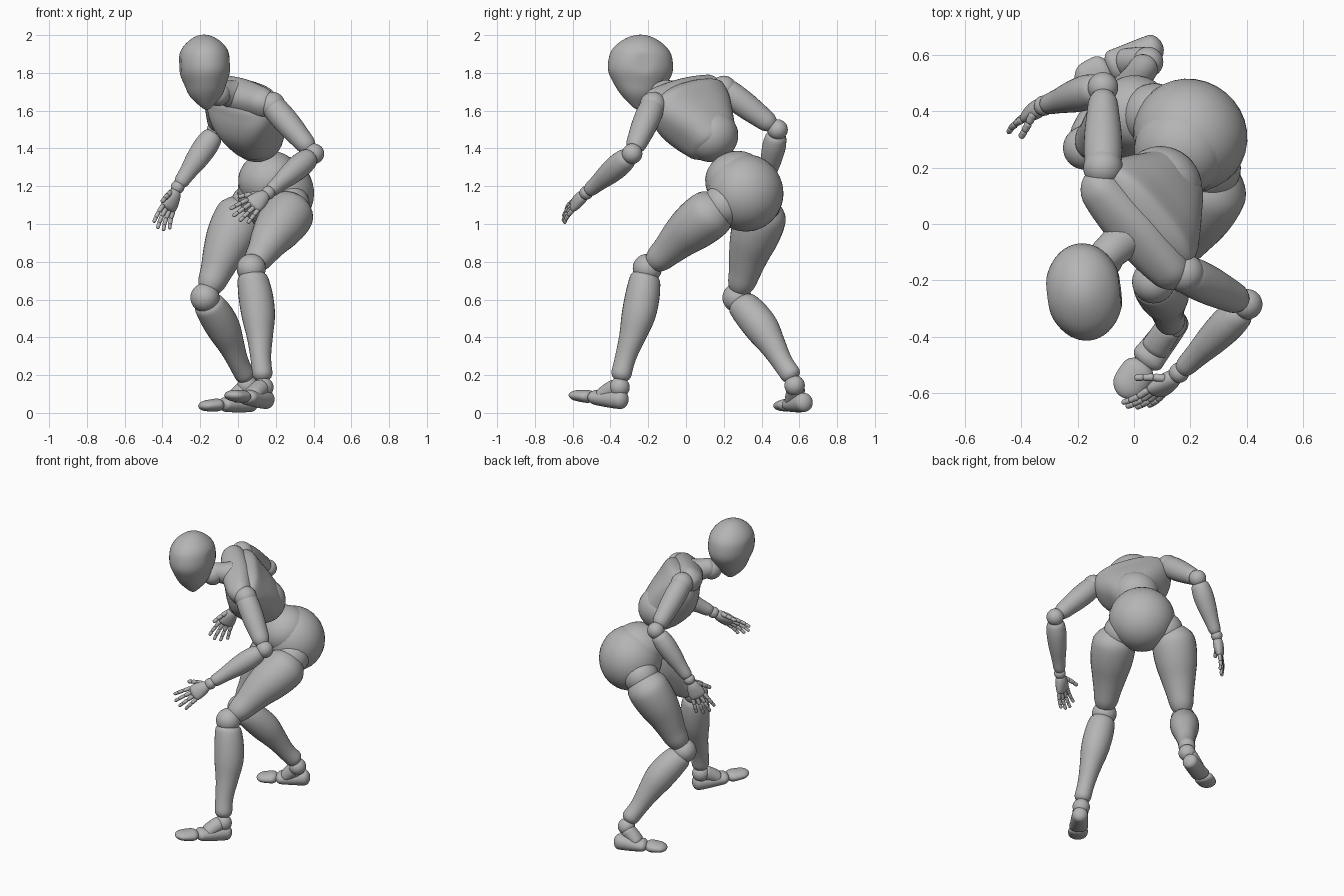
import bpy, bmesh, math
from mathutils import Vector as V, Matrix

cube = bpy.data.objects.get("Cube")
if cube:
    bpy.data.objects.remove(cube, do_unlink=True)

gray = bpy.data.materials.new("matte gray")
gray.use_nodes = True
COLOUR = (0.46, 0.46, 0.46, 1)
gray.diffuse_color = COLOUR
gray.node_tree.nodes["Principled BSDF"].inputs["Base Color"].default_value = COLOUR


def finish(name, bm):
    bmesh.ops.recalc_face_normals(bm, faces=bm.faces)
    for f in bm.faces:
        f.smooth = True
    mesh = bpy.data.meshes.new(name)
    bm.to_mesh(mesh)
    bm.free()
    mesh.materials.append(gray)
    ob = bpy.data.objects.new(name, mesh)
    bpy.context.collection.objects.link(ob)
    return ob


def frame(axis, side):
    """Axis, side and their cross product as unit vectors."""
    d = V(axis).normalized()
    s = V(side)
    s = (s - d * s.dot(d)).normalized()
    return d, s, d.cross(s)


def ball(name, at, size, axis=(0, 0, 1), side=(1, 0, 0)):
    """Ellipsoid with size given along side, depth and axis."""
    d, s, n = frame(axis, side)
    rx, ry, rz = (size,) * 3 if isinstance(size, float) else size
    m = Matrix((s * rx, n * ry, d * rz)).transposed().to_4x4()
    m.translation = V(at)
    bm = bmesh.new()
    bmesh.ops.create_uvsphere(bm, u_segments=32, v_segments=20, radius=1, matrix=m)
    return finish(name, bm)


def smooth_row(rows, t):
    """Catmull-Rom blend of evenly spaced rows."""
    x = t * (len(rows) - 1)
    i = min(int(x), len(rows) - 2)
    f = x - i
    p = [V(rows[min(max(i + k, 0), len(rows) - 1)]) for k in (-1, 0, 1, 2)]
    return 0.5 * (2 * p[1] + (p[2] - p[0]) * f
                  + (2 * p[0] - 5 * p[1] + 4 * p[2] - p[3]) * f * f
                  + (3 * p[1] - p[0] - 3 * p[2] + p[3]) * f ** 3)


def limb(name, a, b, side, rows, cap=0.1, steps=28, sides=28, clamp=9.0, power=1.0):
    """Round-ended loft from a to b; rows hold half width, half depth, depth offset.
    A power under one makes the section boxier."""
    a, b = V(a), V(b)
    d, s, n = frame(b - a, side)
    bm = bmesh.new()
    rings = []
    for i in range(steps + 1):
        t = 0.5 - 0.5 * math.cos(math.pi * (0.02 + 0.96 * i / steps))
        w, h, off = smooth_row(rows, t)
        e = min(1, min(t, 1 - t) / cap)
        k = math.sqrt(1 - (1 - e) ** 2)
        c = a.lerp(b, t) + n * off
        ring = []
        for j in range(sides):
            ang = math.tau * j / sides
            x, y = (math.copysign(abs(q) ** power, q) for q in (math.cos(ang), math.sin(ang)))
            x = max(-clamp, min(clamp, x * w * k))
            ring.append(bm.verts.new(c + s * x + n * (y * h * k)))
        rings.append(ring)
    for r, q in zip(rings, rings[1:]):
        for j in range(sides):
            bm.faces.new((r[j], r[j - 1], q[j - 1], q[j]))
    bm.faces.new(rings[0])
    bm.faces.new(rings[-1])
    return finish(name, bm)


# Head: egg with flattened cheeks, chin tucked down
limb("head", (-0.165, -0.25, 1.605), (-0.185, -0.235, 2.002), (1, 0.12, 0),
     [(0.05, 0.06, 0), (0.085, 0.095, 0), (0.11, 0.137, 0),
      (0.133, 0.17, 0), (0.136, 0.17, 0), (0.122, 0.15, 0), (0.105, 0.125, 0)],
     cap=0.26, steps=40, sides=48, clamp=0.129)
limb("neck", (-0.0, -0.02, 1.68), (-0.13, -0.14, 1.71), (0.63, -0.75, 0),
     [(0.085, 0.085, 0), (0.066, 0.066, 0), (0.06, 0.06, 0)], cap=0.25)
ball("neck_joint", (-0.105, -0.125, 1.69), 0.066)

# Torso: chest leaning forward, shoulder yoke, waist ball, pelvis and belly
LEFT = V((0.633, -0.755, -0.204))
UP = V((-0.337, -0.492, 0.803))
base = V((0.115, 0.145, 1.42))
limb("chest", base - UP * 0.06, base + UP * 0.37, LEFT,
     [(0.1, 0.095, 0), (0.135, 0.13, 0), (0.17, 0.148, -0.008), (0.208, 0.153, -0.012),
      (0.237, 0.143, -0.006), (0.238, 0.125, 0.01), (0.2, 0.105, 0.02)],
     cap=0.16, steps=36, sides=48, power=0.78)
limb("shoulder_yoke", (-0.165, 0.18, 1.725), (0.18, -0.215, 1.625), UP,
     [(0.07, 0.065, 0), (0.085, 0.085, 0), (0.09, 0.095, 0), (0.085, 0.085, 0),
      (0.07, 0.065, 0)], cap=0.14, power=0.85)
ball("waist", (0.1, 0.135, 1.465), (0.145, 0.14, 0.135), UP, LEFT)
HIP_LEFT = V((0.77, -0.64, 0))
PELVIS = V((0.2, 0.315, 1.165))
ball("pelvis", PELVIS, (0.207, 0.197, 0.205), (-0.1, -0.12, 1), HIP_LEFT)
ball("belly", (0.165, 0.265, 1.235), (0.165, 0.165, 0.15), (-0.25, -0.3, 1), HIP_LEFT)


def arm(tag, shoulder, elbow, wrist, side):
    s, e, w = V(shoulder), V(elbow), V(wrist)
    ball(tag + "_shoulder_joint", s, 0.07)
    limb(tag + "_upper_arm", s.lerp(e, -0.1), e.lerp(s, 0.04), side,
         [(0.06, 0.062, 0), (0.068, 0.07, 0), (0.066, 0.068, 0),
          (0.057, 0.059, 0), (0.048, 0.049, 0)], cap=0.16)
    ball(tag + "_elbow_joint", e, 0.054)
    limb(tag + "_forearm", e.lerp(w, 0.03), w, side,
         [(0.052, 0.052, 0), (0.064, 0.062, 0), (0.059, 0.056, 0),
          (0.045, 0.043, 0), (0.037, 0.035, 0)], cap=0.12)
    ball(tag + "_wrist_joint", w, 0.036)


def finger(name, start, axis, lengths, radius, curl):
    """Chain of tapering segments bending toward curl."""
    p, d = V(start), V(axis).normalized()
    for i, size in enumerate(lengths):
        q = p + d * size
        limb(f"{name}_{i + 1}", p - d * 0.004, q + d * 0.004, d.orthogonal(),
             [(radius, radius, 0), (radius * 0.85, radius * 0.85, 0),
              (radius * 0.9, radius * 0.9, 0)], cap=0.3, steps=10, sides=12)
        p, d = q, (d + V(curl) * 0.15).normalized()
        radius *= 0.9


def hand(tag, wrist, axis, thumbward, palm_sign):
    w = V(wrist)
    d, s, n = frame(axis, thumbward)
    curl = n * palm_sign
    limb(tag + "_palm", w + d * 0.01, w + d * 0.138, s,
         [(0.028, 0.026, 0), (0.042, 0.032, 0), (0.051, 0.029, 0), (0.05, 0.022, 0)], cap=0.18)
    for i, (name, scale) in enumerate((("index", 0.95), ("middle", 1.05),
                                       ("ring", 0.98), ("little", 0.8))):
        k = 1.5 - i
        finger(f"{tag}_{name}_finger", w + d * (0.13 - 0.004 * abs(k)) + s * (0.026 * k),
               d + s * (0.13 * k), [x * scale for x in (0.05, 0.039, 0.03)], 0.0145, curl)
    finger(tag + "_thumb", w + d * 0.045 + s * 0.028, d * 0.7 + s * 0.65 + curl * 0.45,
           (0.042, 0.036, 0.03), 0.017, d)


arm("left", (0.18, -0.175, 1.63), (0.402, -0.285, 1.372), (0.16, -0.528, 1.165), (0, 0, 1))
hand("left", (0.16, -0.528, 1.165), (-0.165, -0.135, -0.13), (-0.25, 0.25, 0.6), 1)
arm("right", (-0.11, 0.2, 1.715), (-0.11, 0.485, 1.5), (-0.32, 0.42, 1.195), (1, 0, 0))
hand("right", (-0.32, 0.42, 1.195), (-0.09, -0.045, -0.2), (-0.7, -0.6, 0.1), -1)


def leg(tag, hip, knee, ankle, side):
    h, k, a = V(hip), V(knee), V(ankle)
    ball(tag + "_hip_joint", h.lerp(PELVIS, 0.25), 0.112)
    limb(tag + "_thigh", h.lerp(k, -0.12), k.lerp(h, 0.02), side,
         [(0.11, 0.11, 0), (0.136, 0.132, 0.002), (0.132, 0.127, 0.006),
          (0.107, 0.104, 0.008), (0.081, 0.08, 0), (0.07, 0.07, 0)], cap=0.17)
    ball(tag + "_knee_joint", k, 0.077)
    limb(tag + "_shin", k.lerp(a, 0.02), a, side,
         [(0.077, 0.078, 0), (0.09, 0.091, -0.012), (0.087, 0.091, -0.018),
          (0.067, 0.071, -0.012), (0.053, 0.056, 0), (0.054, 0.056, 0)], cap=0.08)
    ball(tag + "_ankle_joint", a + V((0, 0, -0.03)), 0.054)


def foot(tag, heel, toe, ankle):
    h, t = V(heel), V(toe)
    side = (t - h).cross(V((0, 0, 1)))
    limb(tag + "_foot", h, h.lerp(t, 0.64), side,
         [(0.046, 0.05, 0), (0.052, 0.05, 0), (0.056, 0.043, 0.002),
          (0.061, 0.038, 0)], cap=0.16)
    limb(tag + "_toes", h.lerp(t, 0.59), t, side,
         [(0.059, 0.036, 0), (0.061, 0.032, 0), (0.05, 0.025, 0)], cap=0.3)
    limb(tag + "_instep", V(ankle), h.lerp(t, 0.5), side,
         [(0.048, 0.048, 0), (0.05, 0.046, 0), (0.052, 0.037, 0)], cap=0.25)


leg("left", (0.29, 0.16, 1.08), (0.07, -0.205, 0.765), (0.134, -0.352, 0.165), HIP_LEFT)
foot("left", (0.172, -0.315, 0.068), (-0.05, -0.61, 0.095), (0.134, -0.352, 0.145))
leg("right", (0.03, 0.412, 1.08), (-0.175, 0.27, 0.61), (0.05, 0.575, 0.175), HIP_LEFT)
foot("right", (0.1, 0.64, 0.058), (-0.205, 0.497, 0.035), (0.055, 0.585, 0.145))
